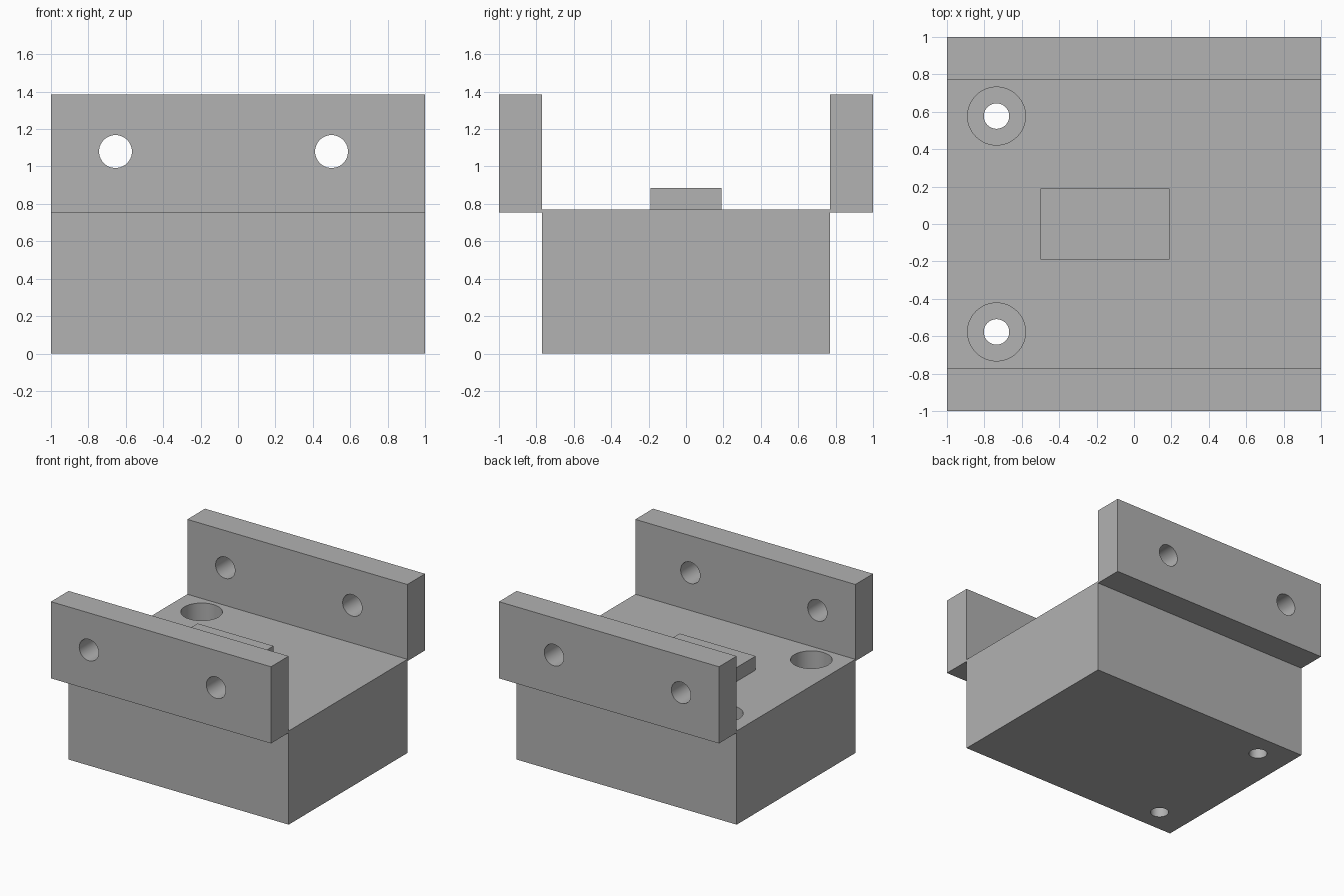
import bpy
import math

cube = bpy.data.objects.get("Cube")
if cube:
    bpy.data.objects.remove(cube, do_unlink=True)

# Single plain grey finish
grey = bpy.data.materials.new("plain_grey")
grey.use_nodes = True
colour = (0.445, 0.445, 0.445, 1)
grey.diffuse_color = colour
grey.node_tree.nodes["Principled BSDF"].inputs["Base Color"].default_value = colour


def box(name, low, high):
    centre = [(a + b) / 2 for a, b in zip(low, high)]
    bpy.ops.mesh.primitive_cube_add(size=1, location=centre)
    ob = bpy.context.object
    ob.name = name
    ob.scale = [b - a for a, b in zip(low, high)]
    bpy.ops.object.transform_apply(location=False, rotation=False, scale=True)
    ob.data.materials.append(grey)
    return ob


def drill(ob, centre, radius, depth, tilt=0):
    """Cut a round hole, along z or tilted to run along y."""
    bpy.ops.mesh.primitive_cylinder_add(vertices=64, radius=radius, depth=depth,
                                        location=centre, rotation=(tilt, 0, 0))
    cutter = bpy.context.object
    cutter.hide_render = True
    cutter.data.materials.append(grey)
    mod = ob.modifiers.new("hole", 'BOOLEAN')
    mod.operation = 'DIFFERENCE'
    mod.solver = 'EXACT'
    mod.object = cutter
    bpy.ops.object.select_all(action='DESELECT')
    ob.select_set(True)
    bpy.context.view_layer.objects.active = ob
    bpy.ops.object.modifier_apply(modifier=mod.name)
    bpy.data.objects.remove(cutter, do_unlink=True)


def finish(ob):
    bpy.ops.object.select_all(action='DESELECT')
    ob.select_set(True)
    bpy.context.view_layer.objects.active = ob
    bpy.ops.object.shade_smooth_by_angle(angle=math.radians(30))


WALL_Y = 0.77
BASE_TOP = 0.77
BORE_DEPTH = 0.4

# Base block with two counterbored screw holes
base = box("base_block", (-1, -WALL_Y, 0), (1, WALL_Y, BASE_TOP))
for side in (-1, 1):
    y = side * 0.577
    drill(base, (-0.735, y, BASE_TOP / 2), 0.068, 2)
    drill(base, (-0.735, y, BASE_TOP), 0.155, 2 * BORE_DEPTH)
finish(base)

# Raised locating pad
box("raised_pad", (-0.5, -0.19, BASE_TOP), (0.19, 0.19, 0.885))

# Side walls with two cross holes each
for name, side in (("front_wall", -1), ("back_wall", 1)):
    near, far = sorted((side * WALL_Y, side))
    wall = box(name, (-1, near, 0.755), (1, far, 1.385))
    for x in (-0.655, 0.5):
        drill(wall, (x, side * 0.885, 1.08), 0.088, 0.6, math.pi / 2)
    finish(wall)
